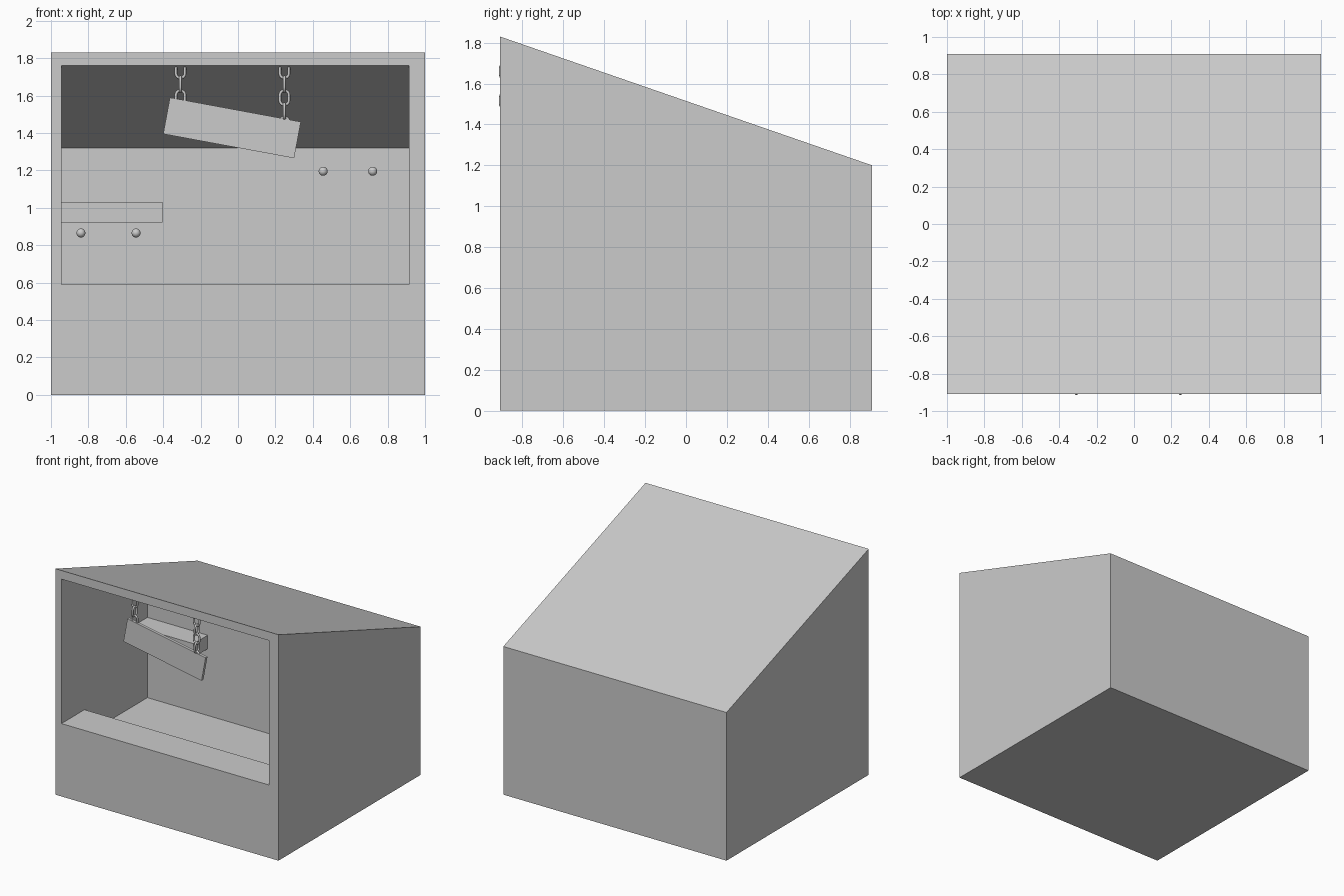
import bpy, bmesh, math
from mathutils import Vector

cube = bpy.data.objects.get("Cube")
if cube:
    bpy.data.objects.remove(cube, do_unlink=True)

grey = bpy.data.materials.new("plain grey")
grey.use_nodes = True
colour = (0.6, 0.6, 0.6, 1)
grey.diffuse_color = colour
grey.node_tree.nodes["Principled BSDF"].inputs["Base Color"].default_value = colour

FRONT, BACK = -0.91, 0.91
INNER_BACK = 0.19
CHAIN_Y = -0.883


def add_object(name, data):
    obj = bpy.data.objects.new(name, data)
    bpy.context.collection.objects.link(obj)
    data.materials.append(grey)
    return obj


def from_bmesh(name, bm):
    bmesh.ops.recalc_face_normals(bm, faces=bm.faces)
    mesh = bpy.data.meshes.new(name)
    bm.to_mesh(mesh)
    bm.free()
    return add_object(name, mesh)


def extruded_profile(name, profile, x0, x1):
    """Side profile of (y, z) points, extruded along x."""
    bm = bmesh.new()
    face = bm.faces.new([bm.verts.new((x0, y, z)) for y, z in profile])
    ext = bmesh.ops.extrude_face_region(bm, geom=[face])
    verts = [g for g in ext["geom"] if isinstance(g, bmesh.types.BMVert)]
    bmesh.ops.translate(bm, verts=verts, vec=(x1 - x0, 0, 0))
    return from_bmesh(name, bm)


def box(name, low, high):
    return extruded_profile(name, [(low[1], low[2]), (high[1], low[2]),
                                   (high[1], high[2]), (low[1], high[2])], low[0], high[0])


# Booth body: sloped-roof block with a stepped cavity cut from the front
body = extruded_profile("booth_body", [(FRONT, 0), (BACK, 0), (BACK, 1.2), (FRONT, 1.83)], -1, 1)
cutter = extruded_profile("cavity_cutter", [
    (FRONT - 0.04, 0.59), (-0.615, 0.59), (-0.615, 0.38),
    (INNER_BACK, 0.38), (INNER_BACK, 1.32), (FRONT - 0.04, 1.776)], -0.945, 0.915)
cutter.hide_render = True
cut = body.modifiers.new("cavity", "BOOLEAN")
cut.operation, cut.solver, cut.object = "DIFFERENCE", "EXACT", cutter
bpy.context.view_layer.objects.active = body
bpy.ops.object.modifier_apply(modifier=cut.name)
bpy.data.objects.remove(cutter, do_unlink=True)

# Shelf on the inner back wall
box("wall_shelf", (-0.945, INNER_BACK - 0.18, 0.92), (-0.405, INNER_BACK, 1.03))

# Hanging sign board, tilted
sign = box("hanging_sign", (-0.356, -0.012, -0.099), (0.356, 0.012, 0.099))
sign.location = (-0.032, CHAIN_Y, 1.427)
sign.rotation_euler.y = math.radians(10.5)


# Chains: stadium links, alternately turned a quarter
def chain_link(name, x, z, turned):
    curve = bpy.data.curves.new(name, "CURVE")
    curve.dimensions = "3D"
    curve.bevel_depth, curve.bevel_resolution = 0.008, 2
    spline = curve.splines.new("POLY")
    steps, radius, half = 8, 0.024, 0.015
    pts = []
    for side in (0, 1):
        for i in range(steps + 1):
            a = math.pi * (side + i / steps)
            pts.append(Vector((radius * math.cos(a), 0,
                               radius * math.sin(a) + (-half if side else half))))
    spline.points.add(len(pts) - 1)
    for p, v in zip(spline.points, pts):
        p.co = (*v, 1)
    spline.use_cyclic_u = True
    link = add_object(name, curve)
    link.location = (x, CHAIN_Y, z)
    link.rotation_euler.z = math.pi / 2 if turned else 0


for side, x, count in (("right", -0.308, 3), ("left", 0.248, 5)):
    for i in range(count):
        chain_link(f"{side}_chain_link_{i + 1}", x, 1.732 - 0.072 * i, i % 2 == 1)

# Round pegs on the inner back wall
for i, (x, z) in enumerate([(-0.84, 0.865), (-0.545, 0.865), (0.455, 1.195), (0.72, 1.195)]):
    bpy.ops.mesh.primitive_uv_sphere_add(segments=16, ring_count=10, radius=0.024,
                                         location=(x, INNER_BACK - 0.06, z))
    knob = bpy.context.object
    knob.name = f"peg_knob_{i + 1}"
    bpy.ops.object.shade_smooth_by_angle()
    bpy.ops.mesh.primitive_cylinder_add(vertices=12, radius=0.012, depth=0.06,
                                        location=(x, INNER_BACK - 0.03, z),
                                        rotation=(math.pi / 2, 0, 0))
    stem = bpy.context.object
    stem.name = f"peg_stem_{i + 1}"
    bpy.ops.object.shade_smooth_by_angle()
    for obj in (knob, stem):
        obj.data.materials.append(grey)
